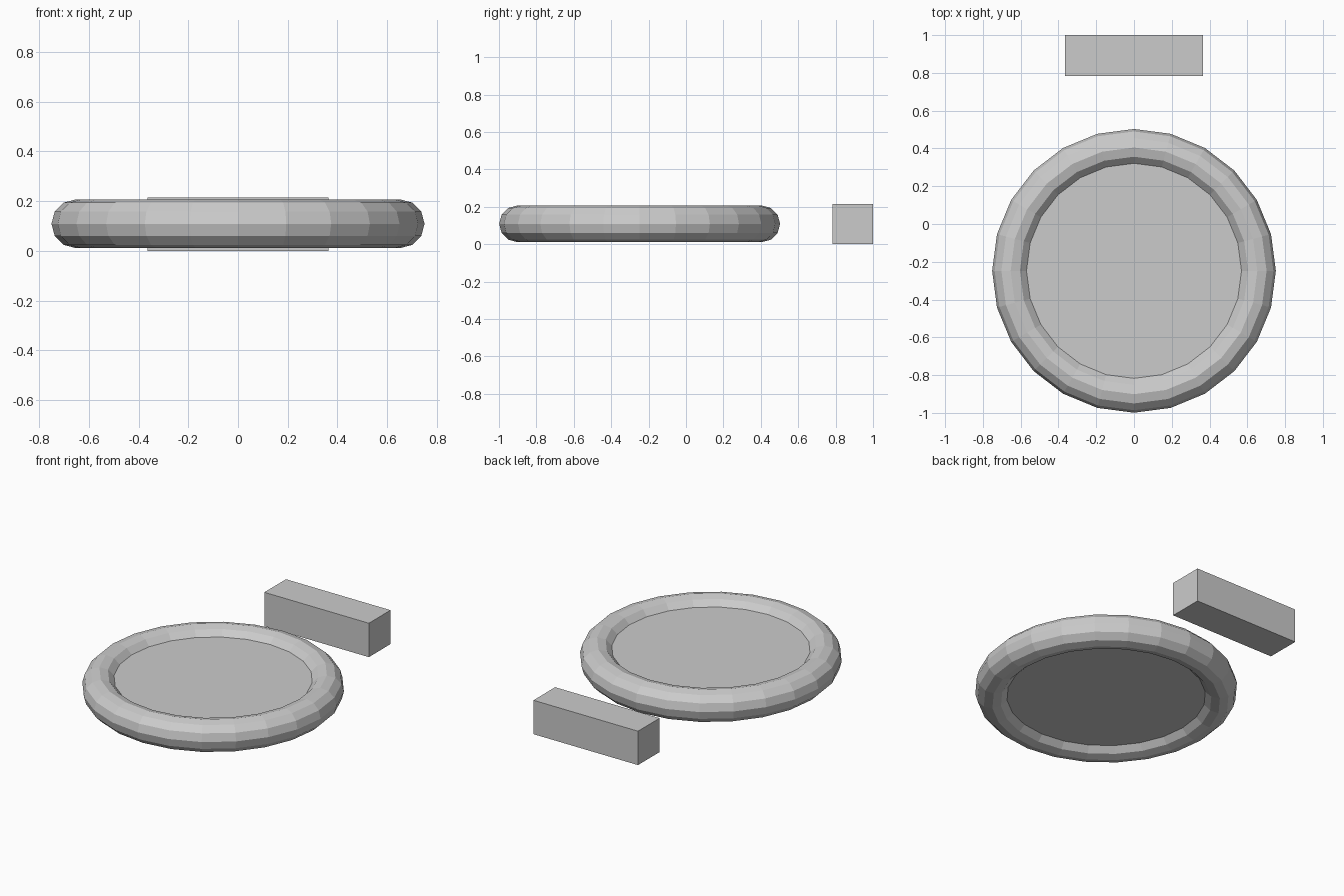
import bpy

if "Cube" in bpy.data.objects:
    bpy.data.objects.remove(bpy.data.objects["Cube"])

CENTRE_Y, CENTRE_Z = -0.248, 0.109
SIDES = 24
TUBE = 0.098
RING = 0.751 - TUBE

# Rounded outer rim
bpy.ops.mesh.primitive_torus_add(
    major_segments=SIDES, minor_segments=12,
    major_radius=RING, minor_radius=TUBE,
    location=(0, CENTRE_Y, CENTRE_Z))
bpy.context.object.name = "round_rim"

# Flat plate filling the rim; its edge sits just inside the tube
bpy.ops.mesh.primitive_cylinder_add(
    vertices=SIDES, radius=0.58, depth=0.1,
    location=(0, CENTRE_Y, CENTRE_Z), rotation=(0, 0, 0))
plate = bpy.context.object
plate.name = "flat_plate"

# Separate square-section bar behind the disc
bar_front, bar_back, bar_height = 0.784, 1.0, 0.214
bpy.ops.mesh.primitive_cube_add(
    size=1, location=(0, (bar_front + bar_back) / 2, bar_height / 2))
bar = bpy.context.object
bar.name = "rear_bar"
bar.scale = (0.73, bar_back - bar_front, bar_height)
bpy.ops.object.transform_apply(location=False, rotation=False, scale=True)

# Low-poly look: flat faces everywhere
for obj in bpy.context.scene.objects:
    obj.data.shade_flat()
